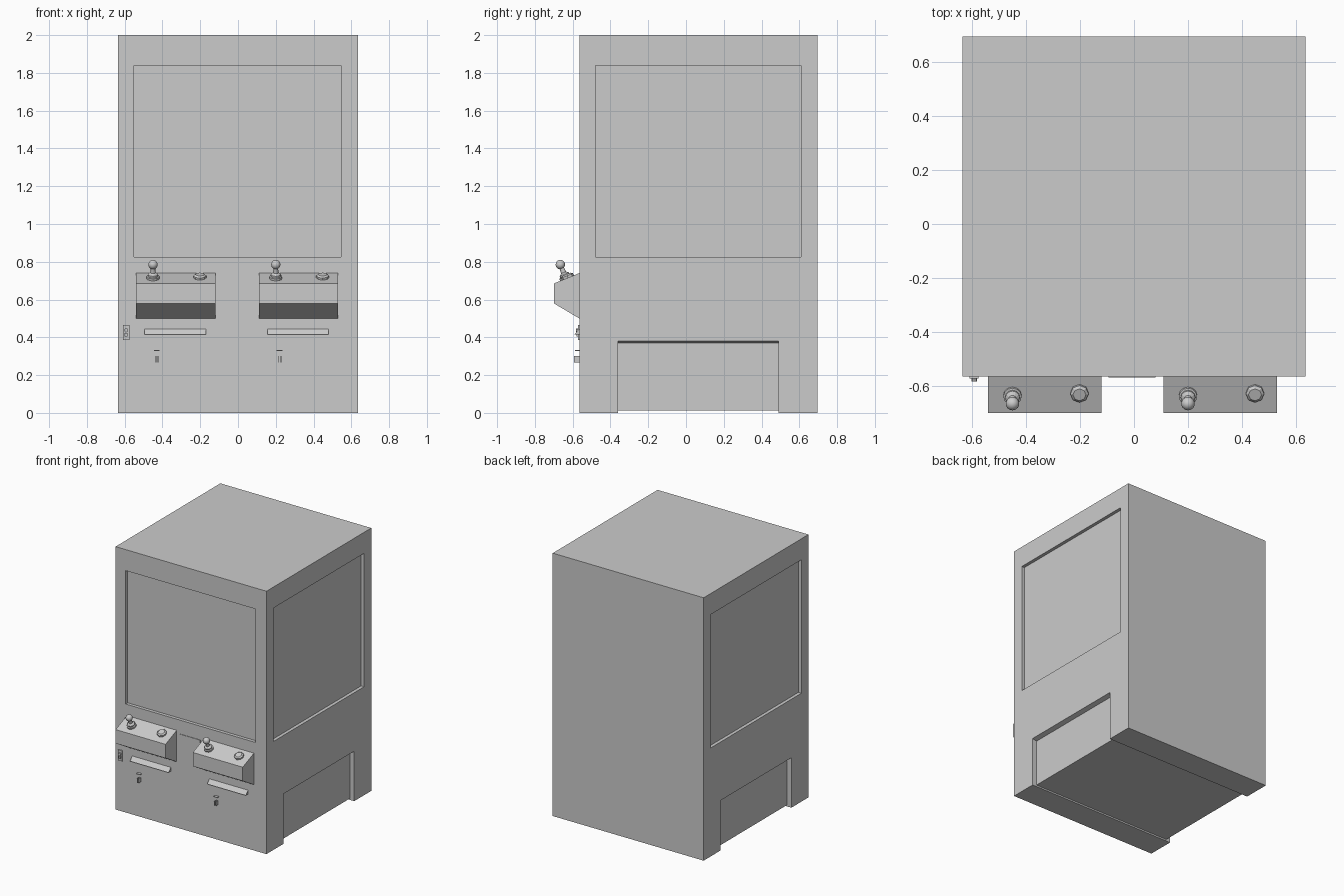
import bpy, bmesh
from mathutils import Vector

cube = bpy.data.objects.get("Cube")
if cube:
    bpy.data.objects.remove(cube, do_unlink=True)

grey = bpy.data.materials.new("cabinet_grey")
grey.use_nodes = True
colour = (0.6, 0.6, 0.6, 1)
grey.diffuse_color = colour
grey.node_tree.nodes["Principled BSDF"].inputs["Base Color"].default_value = colour


def finish(name, bm):
    bmesh.ops.recalc_face_normals(bm, faces=bm.faces)
    mesh = bpy.data.meshes.new(name)
    bm.to_mesh(mesh)
    bm.free()
    mesh.materials.append(grey)
    obj = bpy.data.objects.new(name, mesh)
    bpy.context.collection.objects.link(obj)
    return obj


def prism(name, points, direction):
    """Extrude a closed 3D outline along a direction."""
    bm = bmesh.new()
    face = bm.faces.new([bm.verts.new(p) for p in points])
    new = bmesh.ops.extrude_face_region(bm, geom=[face])["geom"]
    verts = [v for v in new if isinstance(v, bmesh.types.BMVert)]
    bmesh.ops.translate(bm, verts=verts, vec=direction)
    return finish(name, bm)


def box(name, x0, x1, y0, y1, z0, z1):
    outline = [(x0, y0, z0), (x1, y0, z0), (x1, y0, z1), (x0, y0, z1)]
    return prism(name, outline, (0, y1 - y0, 0))


def side_profile(name, x0, x1, profile):
    return prism(name, [(x0, y, z) for y, z in profile], (x1 - x0, 0, 0))


def lathe(name, base, axis, profile, sides):
    """Stack rings of (radius, height) along an axis, capped at both ends."""
    bm = bmesh.new()
    turn = Vector((0, 0, 1)).rotation_difference(axis)
    rings = []
    for radius, height in profile:
        circle = bmesh.ops.create_circle(bm, segments=sides, radius=radius)["verts"]
        for v in circle:
            v.co = Vector(base) + turn @ (v.co + Vector((0, 0, height)))
        rings.append(circle)
    for low, high in zip(rings, rings[1:]):
        for i in range(sides):
            j = (i + 1) % sides
            bm.faces.new((low[i], low[j], high[j], high[i]))
    bm.faces.new(rings[0])
    bm.faces.new(rings[-1])
    return finish(name, bm)


def ball(name, centre, radius):
    bm = bmesh.new()
    bmesh.ops.create_uvsphere(bm, u_segments=14, v_segments=10, radius=radius)
    bmesh.ops.translate(bm, verts=bm.verts, vec=centre)
    for f in bm.faces:
        f.smooth = True
    return finish(name, bm)


def cut(target, cutter):
    mod = target.modifiers.new("cut", "BOOLEAN")
    mod.operation = "DIFFERENCE"
    mod.solver = "EXACT"
    mod.object = cutter
    bpy.context.view_layer.objects.active = target
    bpy.ops.object.modifier_apply(modifier=mod.name)
    bpy.data.objects.remove(cutter, do_unlink=True)


# Cabinet shell with window recesses
HALF, FRONT, BACK = 0.635, -0.565, 0.695
body = box("cabinet_body", -HALF, HALF, FRONT, BACK, 0, 2)
cut(body, box("front_window_cutter", -0.55, 0.545, FRONT - 0.1, FRONT + 0.025, 0.825, 1.84))
for s in (-1, 1):
    x0, x1 = sorted((s * (HALF - 0.025), s * (HALF + 0.1)))
    cut(body, box("side_window_cutter", x0, x1, -0.48, 0.61, 0.825, 1.84))

# Lower side recesses joined by a shallow channel under the floor
half_section = [(0.72, -0.1), (0.72, 0.38), (HALF, 0.38), (0.6, 0.37), (0.6, 0.012)]
section = half_section + [(-x, z) for x, z in reversed(half_section)]
cut(body, prism("base_cutter", [(x, -0.36, z) for x, z in section], (0, 0.85, 0)))

# Two player stations
slope = Vector((0, -0.055, 0.135)).normalized()
for side, dx in (("right", -0.325), ("left", 0.325)):
    def part(label):
        return side + "_" + label

    side_profile(part("control_panel"), dx - 0.215, dx + 0.205,
                 [(FRONT, 0.74), (-0.7, 0.685), (-0.7, 0.58), (FRONT, 0.5)])
    stick = Vector((dx - 0.125, -0.635, 0.711))
    lathe(part("joystick_base"), stick, slope,
          [(0.034, -0.005), (0.034, 0.012), (0.027, 0.014), (0.027, 0.024),
           (0.014, 0.034), (0.012, 0.07)], 12)
    ball(part("joystick_knob"), stick + slope * 0.08, 0.025)
    lathe(part("button"), (dx + 0.123, -0.625, 0.715), slope,
          [(0.034, -0.005), (0.034, 0.012), (0.024, 0.02)], 8)

    # Ledge and coin fittings under the panel
    side_profile(part("ledge"), dx - 0.17, dx + 0.155,
                 [(FRONT, 0.445), (-0.592, 0.415), (FRONT, 0.415)])
    box(part("coin_guide"), dx - 0.12, dx - 0.09, FRONT - 0.022, FRONT, 0.328, 0.333)
    for x in (-0.111, -0.1):
        box(part("coin_fin"), dx + x, dx + x + 0.004, FRONT - 0.028, FRONT, 0.268, 0.3)

# Small centre plate
box("centre_plate", -0.095, 0.08, FRONT - 0.004, FRONT, 0.61, 0.72)

# Lock box
box("lock_plate", -0.61, -0.575, FRONT - 0.008, FRONT, 0.385, 0.465)
lathe("lock_barrel", (-0.592, FRONT, 0.437), Vector((0, -1, 0)),
      [(0.011, 0), (0.011, 0.018)], 10)
box("lock_tab", -0.6, -0.585, FRONT - 0.016, FRONT, 0.405, 0.422)
